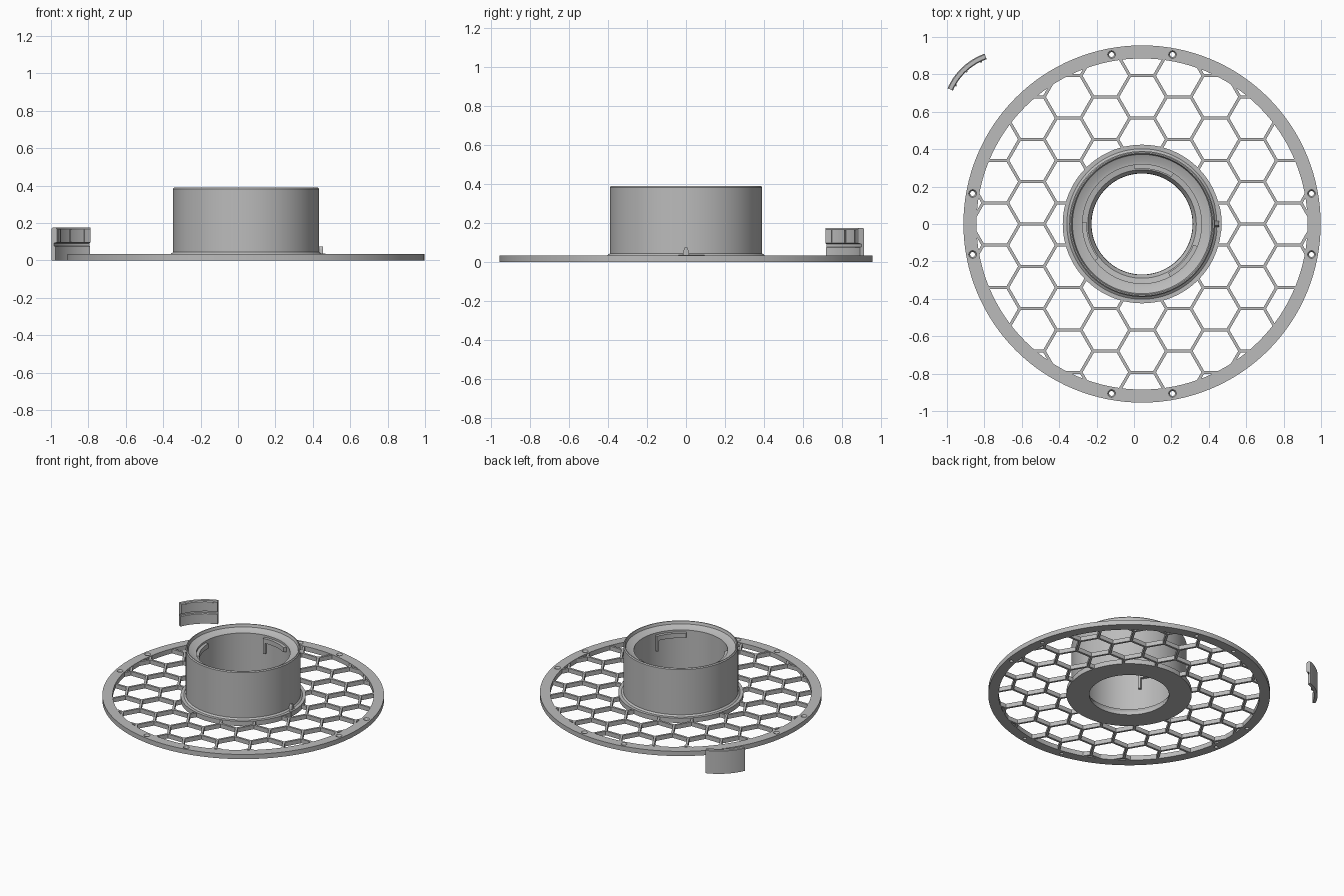
import bpy, bmesh
from math import sin, cos, pi, radians, sqrt
from mathutils import Matrix

if "Cube" in bpy.data.objects:
    bpy.data.objects.remove(bpy.data.objects["Cube"], do_unlink=True)

CX = 0.043          # axis of the disc
PITCH = 0.2265      # honeycomb cell size across flats, including one strut
STRUT = 0.016
WEB_TOP = 0.031
PLATE_TOP = 0.035

grey = bpy.data.materials.new("plain grey")
grey.use_nodes = True
grey.diffuse_color = (0.5, 0.5, 0.5, 1)
grey.node_tree.nodes["Principled BSDF"].inputs["Base Color"].default_value = (0.5, 0.5, 0.5, 1)


def make_object(name, bm):
    bmesh.ops.recalc_face_normals(bm, faces=bm.faces)
    mesh = bpy.data.meshes.new(name)
    bm.to_mesh(mesh)
    bm.free()
    mesh.materials.append(grey)
    obj = bpy.data.objects.new(name, mesh)
    bpy.context.collection.objects.link(obj)
    return obj


def activate(obj):
    bpy.ops.object.select_all(action='DESELECT')
    obj.select_set(True)
    bpy.context.view_layer.objects.active = obj


def smooth(obj):
    activate(obj)
    bpy.ops.object.shade_smooth_by_angle(angle=radians(25))


def cut(obj, cutter):
    cutter.hide_render = True
    mod = obj.modifiers.new("cut", 'BOOLEAN')
    mod.operation = 'DIFFERENCE'
    mod.solver = 'EXACT'
    mod.object = cutter
    activate(obj)
    bpy.ops.object.modifier_apply(modifier=mod.name)
    bpy.data.objects.remove(cutter, do_unlink=True)


def lathe(bm, profile, start=0, end=360, steps=128, centre=(CX, 0)):
    """Turn a closed (radius, height) profile around a vertical axis."""
    full = end - start == 360
    rings = []
    for i in range(steps if full else steps + 1):
        a = radians(start + (end - start) * i / steps)
        rings.append([bm.verts.new((centre[0] + r * cos(a), centre[1] + r * sin(a), z))
                      for r, z in profile])
    n = len(profile)
    for i in range(steps):
        p, q = rings[i], rings[(i + 1) % len(rings)]
        for k in range(n):
            bm.faces.new((p[k], q[k], q[(k + 1) % n], p[(k + 1) % n]))
    if not full:
        bm.faces.new(rings[0])
        bm.faces.new(rings[-1])


def band(r0, r1, z0, z1):
    return [(r0, z0), (r1, z0), (r1, z1), (r0, z1)]


def cone(bm, x, y, z0, z1, r0, r1, sides, turn=0):
    place = Matrix.Translation((x, y, (z0 + z1) / 2)) @ Matrix.Rotation(turn, 4, 'Z')
    bmesh.ops.create_cone(bm, cap_ends=True, segments=sides, radius1=r0, radius2=r1,
                          depth=z1 - z0, matrix=place)


# Honeycomb web
bm = bmesh.new()
lathe(bm, band(0.41, 0.888, 0, WEB_TOP))
web = make_object("honeycomb_web", bm)
bm = bmesh.new()
hole_radius = (PITCH - STRUT) / sqrt(3)
for col in range(-5, 6):
    for row in range(-5, 6):
        x = col * PITCH * sqrt(3) / 2
        y = (row + (col % 2) / 2) * PITCH
        if 0.25 < sqrt(x * x + y * y) < 1.02:
            # a corner of each cell points along x
            cone(bm, CX + x, y, -0.1, 0.1, hole_radius, hole_radius, 6, pi / 2)
cut(web, make_object("cell_cutter", bm))

# Outer ring with eight countersunk screw holes
bm = bmesh.new()
lathe(bm, band(0.885, 0.955, 0, PLATE_TOP))
ring = make_object("outer_ring", bm)
holes = [(sx * a, sy * b) for a, b in ((0.163, 0.906), (0.906, 0.163))
         for sx in (-1, 1) for sy in (-1, 1)]
for low, high, r0, r1 in ((-0.05, 0.05, 0.013, 0.013), (0.018, 0.040, 0.010, 0.024)):
    bm = bmesh.new()
    for x, y in holes:
        cone(bm, CX + x, y, low, high, r0, r1, 20)
    cut(ring, make_object("screw_cutter", bm))
smooth(ring)

# Hub: flange, tube and funnel mouth turned as one profile
bm = bmesh.new()
lathe(bm, [(0.27, 0), (0.424, 0), (0.424, PLATE_TOP), (0.402, PLATE_TOP), (0.39, 0.045),
           (0.39, 0.383), (0.384, 0.39), (0.378, 0.39), (0.372, 0.37), (0.335, 0.352),
           (0.318, 0.350), (0.318, 0.06), (0.29, 0.055), (0.272, 0.025)])
smooth(make_object("hub", bm))

# Locking tabs inside the tube
bm = bmesh.new()
for angle in (78, 198, 318):
    lathe(bm, band(0.296, 0.322, 0.30, 0.335), angle - 20, angle + 20, 14)
    lathe(bm, band(0.296, 0.322, 0.22, 0.31), angle + 17, angle + 20, 2)
smooth(make_object("locking_tabs", bm))

# Index pin on a small pad at the flange edge
bm = bmesh.new()
lathe(bm, band(0.40, 0.426, 0, PLATE_TOP + 0.002), -5, 13, 8)
make_object("index_pad", bm)
bm = bmesh.new()
outline = [(-0.017, 0.03), (0.017, 0.03), (0.012, 0.062), (0.006, 0.075),
           (-0.006, 0.075), (-0.012, 0.062)]
face = bm.faces.new([bm.verts.new((CX + 0.385, y, z)) for y, z in outline])
move = bmesh.ops.extrude_face_region(bm, geom=[face])["geom"]
bmesh.ops.translate(bm, vec=(0.027, 0, 0),
                    verts=[v for v in move if isinstance(v, bmesh.types.BMVert)])
make_object("index_pin", bm)

# Loose curved clip beside the disc
clip_centre = (-0.685, 0.59)
a0, a1 = 109.5, 156.5
bm = bmesh.new()
lathe(bm, [(0.318, 0), (0.34, 0), (0.34, 0.17), (0.335, 0.175), (0.314, 0.175),
           (0.309, 0.168), (0.309, 0.097), (0.326, 0.092), (0.326, 0.078), (0.318, 0.074)],
      a0, a1, 20, clip_centre)
smooth(make_object("clip_plate", bm))
bm = bmesh.new()
for angle in (a0 + 6, (a0 + a1) / 2, a1 - 6):
    lathe(bm, band(0.303, 0.312, 0.10, 0.165), angle - 1, angle + 1, 2, clip_centre)
make_object("clip_ribs", bm)
